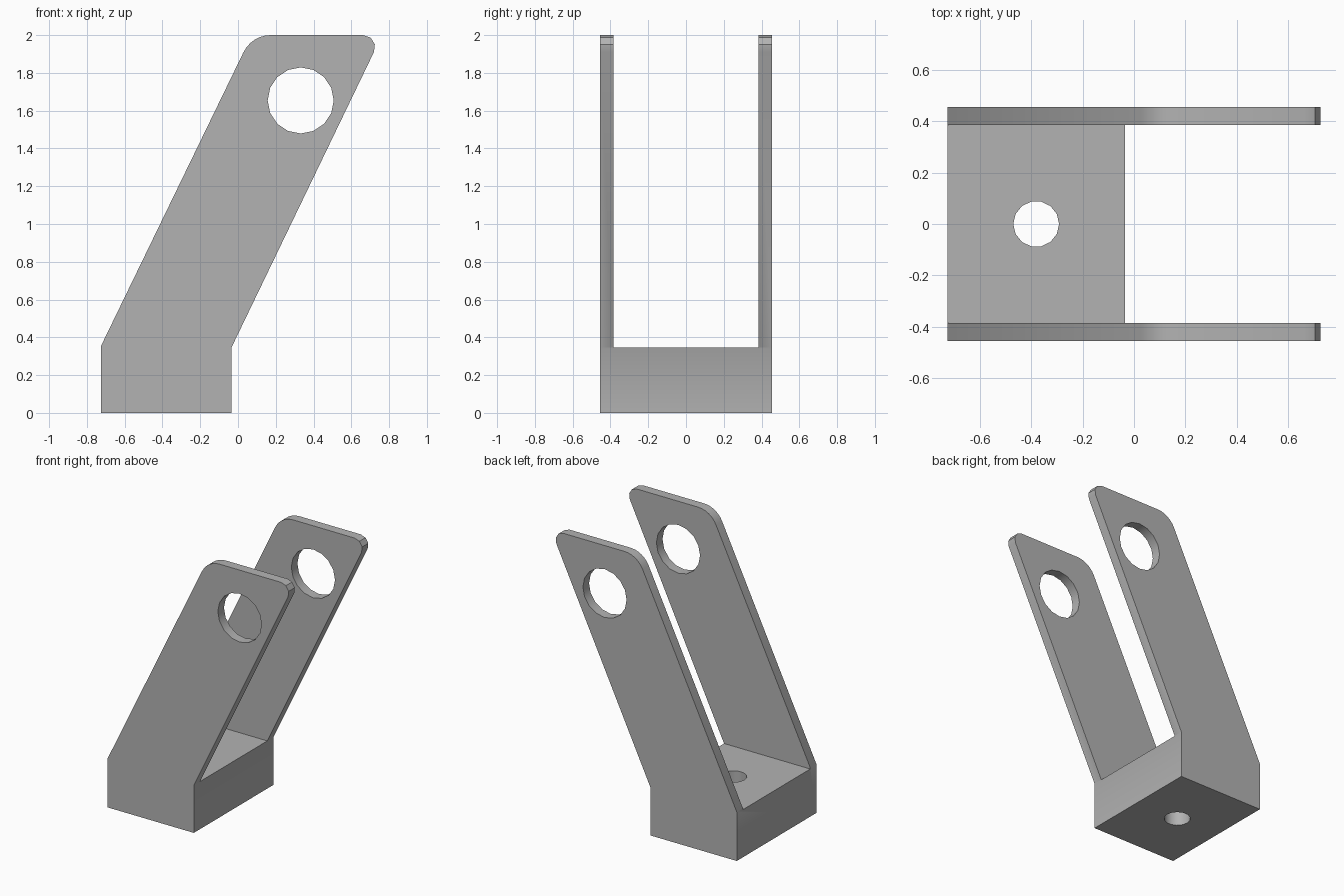
import bpy
import math
from mathutils import Vector

if "Cube" in bpy.data.objects:
    bpy.data.objects.remove(bpy.data.objects["Cube"], do_unlink=True)

HALF_WIDTH, INNER_HALF, BASE_TOP = 0.455, 0.385, 0.345

grey = bpy.data.materials.new("plain grey")
grey.use_nodes = True
grey.diffuse_color = (0.45, 0.45, 0.45, 1)
grey.node_tree.nodes["Principled BSDF"].inputs["Base Color"].default_value = grey.diffuse_color


def rounded(before, corner, after, radius, steps):
    """Points of an arc that rounds one corner of a profile."""
    corner = Vector(corner)
    a = (Vector(before) - corner).normalized()
    b = (Vector(after) - corner).normalized()
    half = a.angle(b) / 2
    centre = corner + (a + b).normalized() * radius / math.sin(half)
    start = corner + a * radius / math.tan(half) - centre
    end = corner + b * radius / math.tan(half) - centre
    sweep = start.angle_signed(end)
    turn = [-sweep * i / steps for i in range(steps + 1)]
    return [(centre.x + start.x * math.cos(t) - start.y * math.sin(t),
             centre.y + start.x * math.sin(t) + start.y * math.cos(t)) for t in turn]


def cut(target, cutter):
    """Subtract a helper shape and remove it."""
    cutter.hide_render = True
    mod = target.modifiers.new("cut", "BOOLEAN")
    mod.operation, mod.solver, mod.object = "DIFFERENCE", "EXACT", cutter
    bpy.context.view_layer.objects.active = target
    bpy.ops.object.modifier_apply(modifier=mod.name)
    bpy.data.objects.remove(cutter, do_unlink=True)


def hole(sides, radius, depth, location, rotation=(0, 0, 0)):
    bpy.ops.mesh.primitive_cylinder_add(vertices=sides, radius=radius, depth=depth,
                                        location=location, rotation=rotation)
    return bpy.context.object


# Leaning side profile, in x and z
foot_r, bend_r = (-0.035, 0), (-0.035, BASE_TOP)
tip_r, tip_l = (0.763, 2), (0.073, 2)
bend_l, foot_l = (-0.725, 0.355), (-0.725, 0)
profile = [foot_l, foot_r, bend_r]
profile += rounded(bend_r, tip_r, tip_l, 0.0625, 3)
profile += rounded(tip_r, tip_l, bend_l, 0.16, 6)
profile.append(bend_l)

# Solid bracket, extruded across its full width
n = len(profile)
verts = [(x, y, z) for y in (-HALF_WIDTH, HALF_WIDTH) for x, z in profile]
faces = [tuple(range(n)), tuple(reversed(range(n, 2 * n)))]
faces += [(i, i + n, (i + 1) % n + n, (i + 1) % n) for i in range(n)]
mesh = bpy.data.meshes.new("clevis_bracket")
mesh.from_pydata(verts, [], faces)
mesh.materials.append(grey)
bracket = bpy.data.objects.new("clevis_bracket", mesh)
bpy.context.collection.objects.link(bracket)

# Slot between the two arms
bpy.ops.mesh.primitive_cube_add(size=1, location=(0, 0, BASE_TOP + 1))
slot = bpy.context.object
slot.scale = (3, 2 * INNER_HALF, 2)
bpy.context.view_layer.update()
cut(bracket, slot)

# Pin hole through both arms, bolt hole through the base
cut(bracket, hole(16, 0.175, 2, (0.332, 0, 1.654), (math.pi / 2, 0, 0)))
cut(bracket, hole(14, 0.089, 1, (-0.38, 0, 0.2), (0, 0, math.pi / 2)))

bpy.ops.object.select_all(action="DESELECT")
bracket.select_set(True)
bpy.context.view_layer.objects.active = bracket
bpy.ops.object.shade_smooth_by_angle(angle=math.radians(30))
